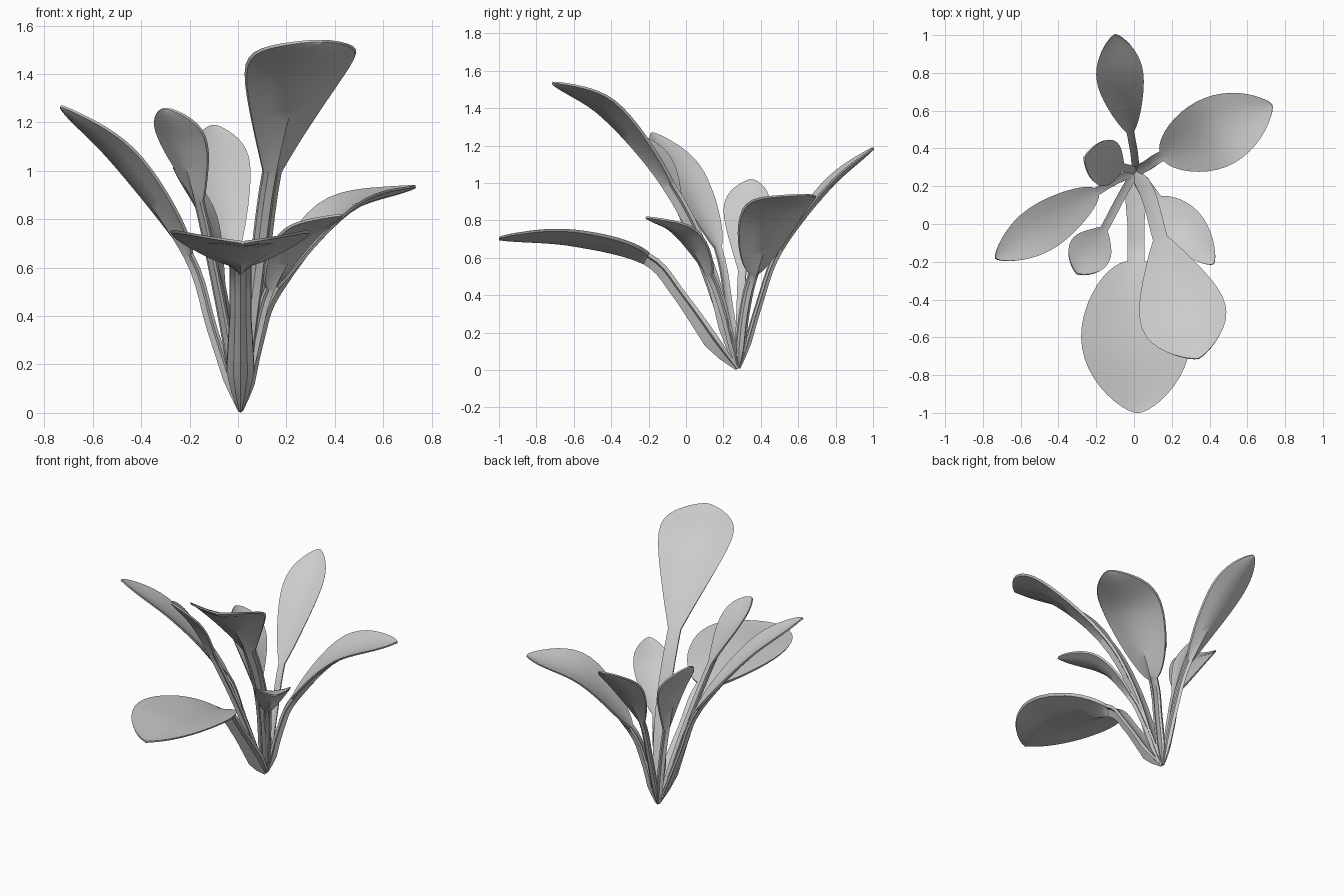
import bpy, bmesh, math
from mathutils import Vector

cube = bpy.data.objects.get("Cube")
if cube:
    bpy.data.objects.remove(cube)

# Single leaf material
grey = bpy.data.materials.new("leaf_grey")
grey.use_nodes = True
COLOUR = (0.6, 0.6, 0.6, 1)
grey.diffuse_color = COLOUR
grey.node_tree.nodes["Principled BSDF"].inputs["Base Color"].default_value = COLOUR

ROOT = Vector((0.01, 0.28, 0.01))


def spline(pts, t):
    """Smooth curve through all the points, t counted in points."""
    i = min(int(t), len(pts) - 2)
    f = t - i
    ext = [2 * pts[0] - pts[1]] + pts + [2 * pts[-1] - pts[-2]]
    a, b, c, d = ext[i:i + 4]
    return 0.5 * (2 * b + (c - a) * f + (2 * a - 5 * b + 4 * c - d) * f * f
                  + (3 * b - a - 3 * c + d) * f ** 3)


def leaf(name, path, width, stem, peak=1.0, blunt=0.7, flare=1.0):
    """Stem up to the third path point, then a cupped blade with a midrib fold."""
    pts = [ROOT] + [Vector(p) for p in path]
    heading = pts[-1] - pts[2]
    side = heading.cross(Vector((0, 0, 1))).normalized()
    stem_n, blade_n = 10, 22
    ts = [2 * k / stem_n for k in range(stem_n)]
    ts += [3 - math.cos(math.pi * k / blade_n) for k in range(blade_n + 1)]
    bm = bmesh.new()
    rings = []
    for t in ts:
        p = spline(pts, t)
        tangent = spline(pts, min(t + 0.02, 4)) - spline(pts, max(t - 0.02, 0))
        up = side.cross(tangent).normalized()
        u = max(0, (t - 2) / 2)
        # half width: pointed root, even stem, rounded blade
        grow = max(0, math.sin(math.pi * u ** peak)) ** blunt
        base = stem * (1 + (flare - 1) * max(0, 1 - t))
        base *= min(1, 0.12 + t * 2.5) * (1 - 0.85 * u)
        w = base + (width - base) * grow
        cup = 0.14 * w
        thick = 0.008 + 0.25 * base
        keel = thick + 0.9 * base
        section = [(-1, cup), (-0.55, 0.2 * cup), (0, -0.3 * cup),
                   (0.55, 0.2 * cup), (1, cup), (0.97, cup - thick),
                   (0.5, -thick - 0.1 * cup), (0, -0.3 * cup - keel),
                   (-0.5, -thick - 0.1 * cup), (-0.97, cup - thick)]
        rings.append([bm.verts.new(p + side * (w * a) + up * b) for a, b in section])
    n = len(rings[0])
    for r, s in zip(rings, rings[1:]):
        for j in range(n):
            k = (j + 1) % n
            bm.faces.new((r[j], r[k], s[k], s[j]))
    bm.faces.new(rings[0])
    bm.faces.new(rings[-1])
    bmesh.ops.recalc_face_normals(bm, faces=bm.faces)
    mesh = bpy.data.meshes.new(name)
    bm.to_mesh(mesh)
    bm.free()
    mesh.materials.append(grey)
    obj = bpy.data.objects.new(name, mesh)
    bpy.context.collection.objects.link(obj)
    bpy.ops.object.select_all(action='DESELECT')
    obj.select_set(True)
    bpy.context.view_layer.objects.active = obj
    bpy.ops.object.shade_smooth_by_angle(angle=math.radians(40))


# Large leaves
leaf("front_leaf", [(.01, 0, .40), (.01, -.2, .62), (.01, -.6, .71), (.02, -1, .71)],
     .29, .045, 1.0, .65, 1.5)
leaf("tall_leaf", [(.08, .14, .55), (.14, -.08, 1.0), (.24, -.42, 1.38), (.34, -.71, 1.54)],
     .23, .04, 1.45, .7)

# Medium leaves
leaf("back_leaf", [(0, .38, .36), (-.02, .49, .65), (-.07, .75, .98), (-.1, 1, 1.19)],
     .125, .02, 1.3)
leaf("left_leaf", [(.07, .31, .3), (.15, .36, .52), (.42, .48, .84), (.73, .63, .94)],
     .19, .028, 1.1)
leaf("right_leaf", [(-.1, .23, .35), (-.2, .17, .66), (-.47, -.01, 1.04), (-.73, -.18, 1.27)],
     .125, .022, 1.1)

# Small leaves
leaf("upright_leaf", [(-.02, .29, .28), (-.06, .30, .53), (-.13, .32, .81), (-.26, .35, 1.02)],
     .125, .022, 1.5)
leaf("round_leaf", [(-.07, .14, .45), (-.16, -.03, .88), (-.23, -.14, 1.11), (-.3, -.26, 1.26)],
     .115, .022, 1.25, .65)
leaf("left_front_leaf", [(.07, .21, .3), (.13, .13, .52), (.26, -.01, .73), (.42, -.21, .82)],
     .11, .022, 1.1)
